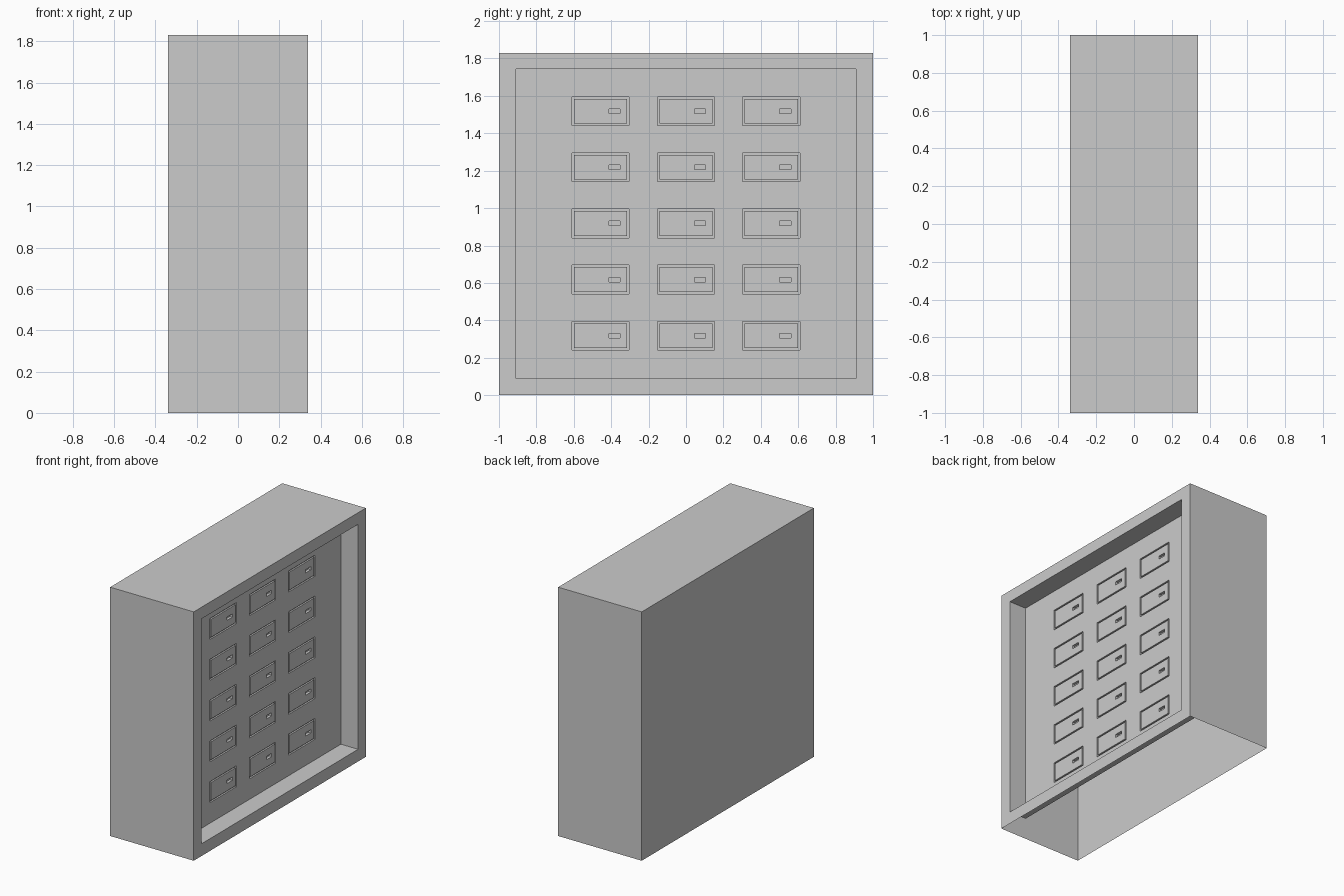
import bpy, bmesh

if "Cube" in bpy.data.objects:
    bpy.data.objects.remove(bpy.data.objects["Cube"])

FRONT, BACK, PANEL = 0.34, -0.34, 0.20   # x planes
H = 1.83
DOOR_Y = (-0.457, 0.0, 0.456)
DOOR_Z = [0.318 + 0.3 * i for i in range(5)]
DW, DH = 0.153, 0.077                    # door half sizes


def finish(bm, name):
    me = bpy.data.meshes.new(name)
    bm.to_mesh(me)
    bm.free()
    ob = bpy.data.objects.new(name, me)
    bpy.context.collection.objects.link(ob)
    return ob


def rect(bm, x, cy, cz, hy, hz):
    return [bm.verts.new((x, cy + sy * hy, cz + sz * hz))
            for sy, sz in ((-1, -1), (1, -1), (1, 1), (-1, 1))]


def nested(bm, rects, cap=True):
    """Join a chain of rectangles with rings of quads, facing +x."""
    loops = [rect(bm, *r) for r in rects]
    rings = []
    for a, b in zip(loops, loops[1:]):
        rings.append([bm.faces.new((a[i], a[(i + 1) % 4], b[(i + 1) % 4], b[i]))
                      for i in range(4)])
    if cap:
        bm.faces.new(loops[-1])
    return loops, rings


# Cabinet shell: back, sides, front lip and recess walls, open underneath
bm = bmesh.new()
loops, rings = nested(bm, [
    (BACK, 0, H / 2, 1, H / 2),
    (FRONT, 0, H / 2, 1, H / 2),
    (FRONT, 0, 0.917, 0.91, 0.827),
    (PANEL, 0, 0.917, 0.91, 0.827),
], cap=False)
bm.faces.new(loops[0][::-1])
bm.faces.remove(rings[0][0])
finish(bm, "cabinet_shell")

# Recessed panel: grid of faces with openings for the doors
bm = bmesh.new()
ys = [-0.91] + [y + s * DW for y in DOOR_Y for s in (-1, 1)] + [0.91]
zs = [0.09] + [z + s * DH for z in DOOR_Z for s in (-1, 1)] + [1.744]
grid = [[bm.verts.new((PANEL, y, z)) for z in zs] for y in ys]
for i in range(len(ys) - 1):
    for j in range(len(zs) - 1):
        if not (i % 2 and j % 2):
            bm.faces.new((grid[i][j], grid[i + 1][j],
                          grid[i + 1][j + 1], grid[i][j + 1]))
finish(bm, "front_panel")

# Locker doors: groove around the edge and a recessed handle slot
G, GD, SD = 0.011, 0.012, 0.02
for c, y in enumerate(DOOR_Y):
    for r, z in enumerate(DOOR_Z):
        bm = bmesh.new()
        nested(bm, [
            (PANEL, y, z, DW, DH),
            (PANEL - GD, y, z, DW, DH),
            (PANEL - GD, y, z, DW - G, DH - G),
            (PANEL, y, z, DW - G, DH - G),
            (PANEL, y + 0.075, z, 0.03, 0.012),
            (PANEL - SD, y + 0.075, z, 0.03, 0.012),
        ])
        finish(bm, f"locker_door_{r + 1}_{c + 1}")
